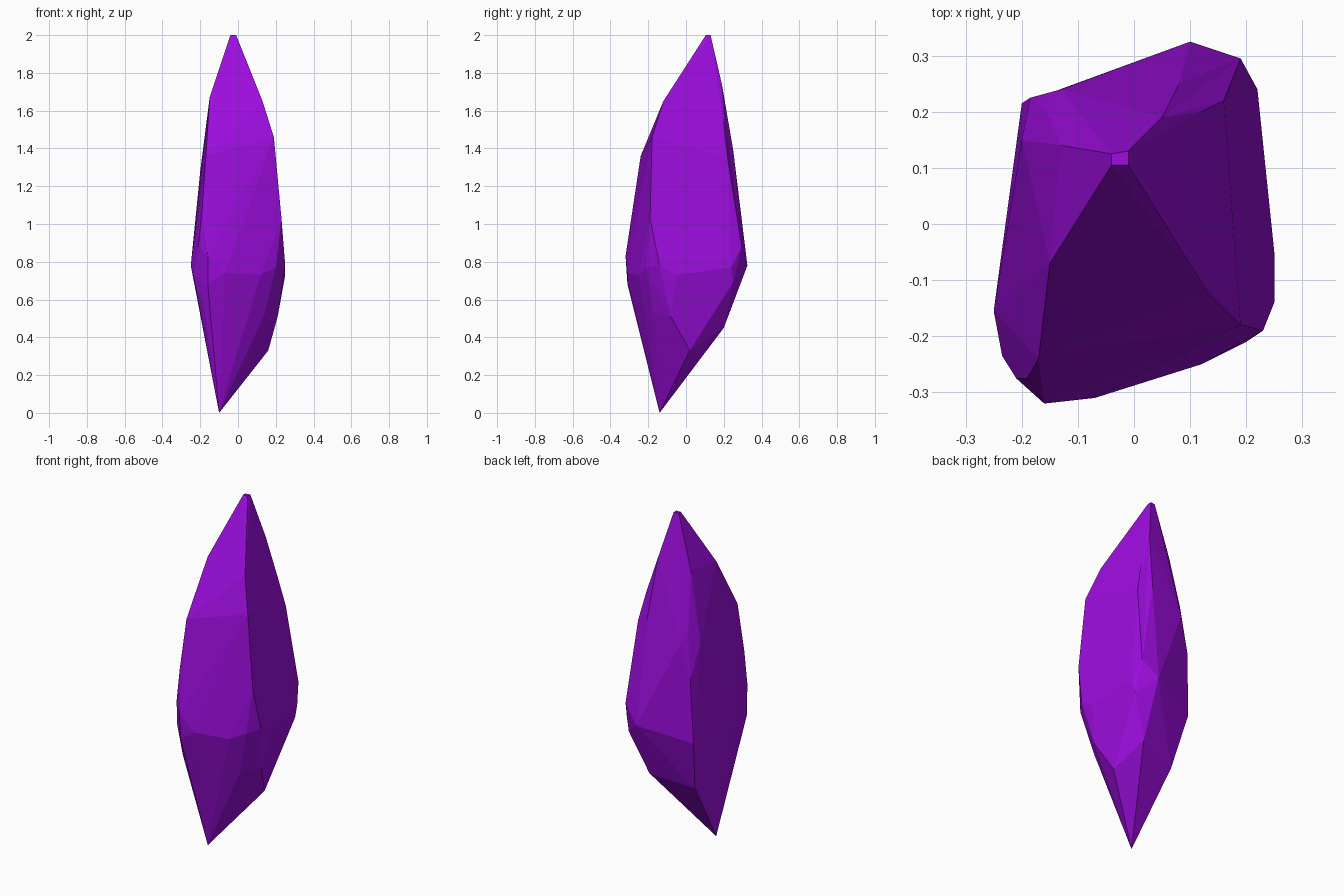
import bpy
import bmesh
import math
from mathutils import Vector

cube = bpy.data.objects.get("Cube")
if cube:
    bpy.data.objects.remove(cube, do_unlink=True)


def make_material(name, colour):
    material = bpy.data.materials.new(name)
    material.use_nodes = True
    material.diffuse_color = colour
    shader = material.node_tree.nodes["Principled BSDF"]
    shader.inputs["Base Color"].default_value = colour
    return material


# Facet corners of the shard by zone, in hundredths of a unit
corners = {
    "lower_tip": [(-10, -14, 0)],
    "lower_taper": [(16, 2, 33), (10, 20, 45), (-15, 13, 40),
                    (14, -17, 52), (21, -8, 51), (-18, -26, 56)],
    "front_girdle": [(-16, -31, 68), (-7, -31, 74), (12, -25, 73),
                     (20, -21, 77), (-16, -32, 83)],
    "left_girdle": [(25, -14, 78), (25, -5, 73), (22, 24, 77), (20, 25, 69)],
    "back_girdle": [(10, 32.5, 78), (19, 29.5, 88), (-20, 21.5, 71)],
    "right_girdle": [(-25, -15.5, 78), (-23.5, -23.5, 72), (-21, -27.5, 88)],
    "upper_body": [(23, -19, 103), (-19, -27.5, 107), (-18.5, 22.5, 109),
                   (10, 26.5, 112)],
    "shoulder": [(-17, -24, 136), (19, -18, 146), (-20, 15, 128),
                 (-13, 24, 129), (-15.5, 20, 137), (8, 25, 139),
                 (12, 23.5, 139), (16, 22, 135)],
    "upper_taper": [(13, -12, 165), (-15, -7, 167), (-13, 14, 169),
                    (12, 20, 152), (5, 19, 174)],
    "upper_tip": [(-4, 10.5, 200), (-1, 10.5, 200),
                  (-1, 13, 200), (-4, 12.5, 200)],
}


def build_crystal(name, zones, material):
    """Wrap the zone corners in a faceted hull and merge near-flat facets."""
    bm = bmesh.new()
    for points in zones.values():
        for point in points:
            bm.verts.new(Vector(point) / 100)
    hull = bmesh.ops.convex_hull(bm, input=bm.verts)
    loose = {v for key in ("geom_interior", "geom_unused") for v in hull[key]
             if isinstance(v, bmesh.types.BMVert) and not v.link_faces}
    bmesh.ops.delete(bm, geom=list(loose), context="VERTS")
    bmesh.ops.dissolve_limit(bm, angle_limit=math.radians(4),
                             verts=bm.verts, edges=bm.edges)
    bmesh.ops.recalc_face_normals(bm, faces=bm.faces)
    for face in bm.faces:
        face.smooth = False
    mesh = bpy.data.meshes.new(name)
    bm.to_mesh(mesh)
    bm.free()
    mesh.materials.append(material)
    crystal = bpy.data.objects.new(name, mesh)
    bpy.context.collection.objects.link(crystal)
    return crystal


# Single violet shard
violet = make_material("violet_crystal", (0.33, 0.004, 0.72, 1.0))
build_crystal("crystal_shard", corners, violet)
